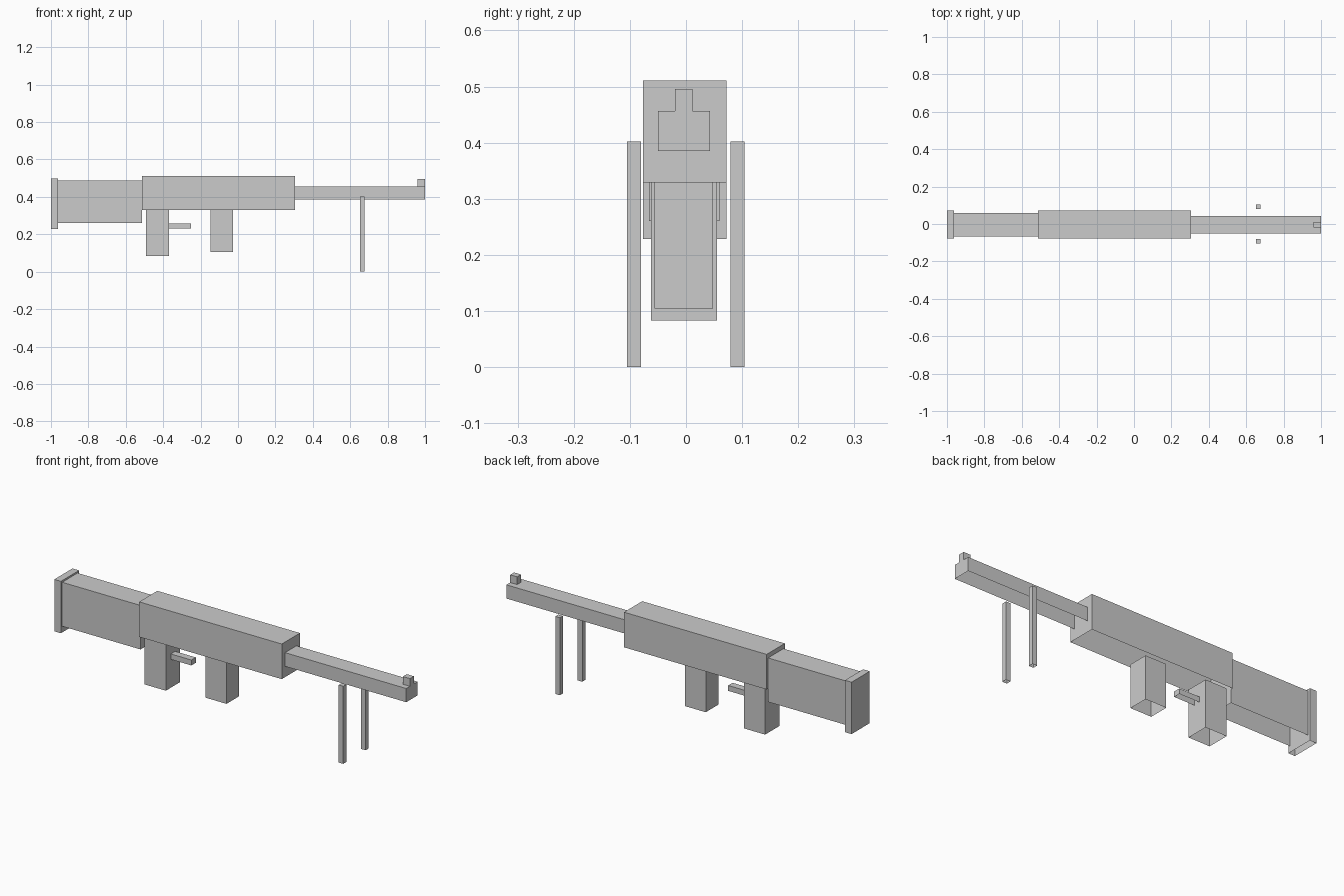
import bpy
import bmesh

if "Cube" in bpy.data.objects:
    bpy.data.objects.remove(bpy.data.objects["Cube"])

grey = bpy.data.materials.new("plain grey")
grey.diffuse_color = (0.6, 0.6, 0.6, 1.0)
grey.use_nodes = True
grey.node_tree.nodes["Principled BSDF"].inputs["Base Color"].default_value = grey.diffuse_color


def box(name, x, y, z):
    """Box between the given (min, max) ranges, left open on the underside."""
    bm = bmesh.new()
    bmesh.ops.create_cube(bm, size=1.0)
    for v in bm.verts:
        v.co = [r[0] if c < 0 else r[1] for c, r in zip(v.co, (x, y, z))]
    bm.normal_update()
    under = [f for f in bm.faces if f.normal.z < -0.5]
    bmesh.ops.delete(bm, geom=under, context='FACES_ONLY')
    mesh = bpy.data.meshes.new(name)
    bm.to_mesh(mesh)
    bm.free()
    mesh.materials.append(grey)
    obj = bpy.data.objects.new(name, mesh)
    bpy.context.collection.objects.link(obj)
    return obj


# main body, from the shoulder end to the muzzle
box("butt_pad", (-1.0, -0.962), (-0.077, 0.072), (0.228, 0.497))
box("stock", (-0.962, -0.513), (-0.066, 0.06), (0.26, 0.488))
box("receiver", (-0.513, 0.305), (-0.077, 0.072), (0.329, 0.511))
box("barrel", (0.305, 1.0), (-0.05, 0.043), (0.385, 0.456))
box("front_sight", (0.96, 1.0), (-0.02, 0.012), (0.456, 0.496))

# parts hanging under the receiver
box("grip", (-0.492, -0.37), (-0.0625, 0.055), (0.083, 0.329))
box("trigger", (-0.37, -0.252), (-0.022, 0.014), (0.23, 0.258))
box("magazine", (-0.147, -0.027), (-0.056, 0.048), (0.104, 0.329))

# bipod legs on both sides of the barrel
for side, y in (("front", (-0.105, -0.08)), ("back", (0.079, 0.104))):
    box("bipod_leg_" + side, (0.651, 0.677), y, (0.0, 0.402))
